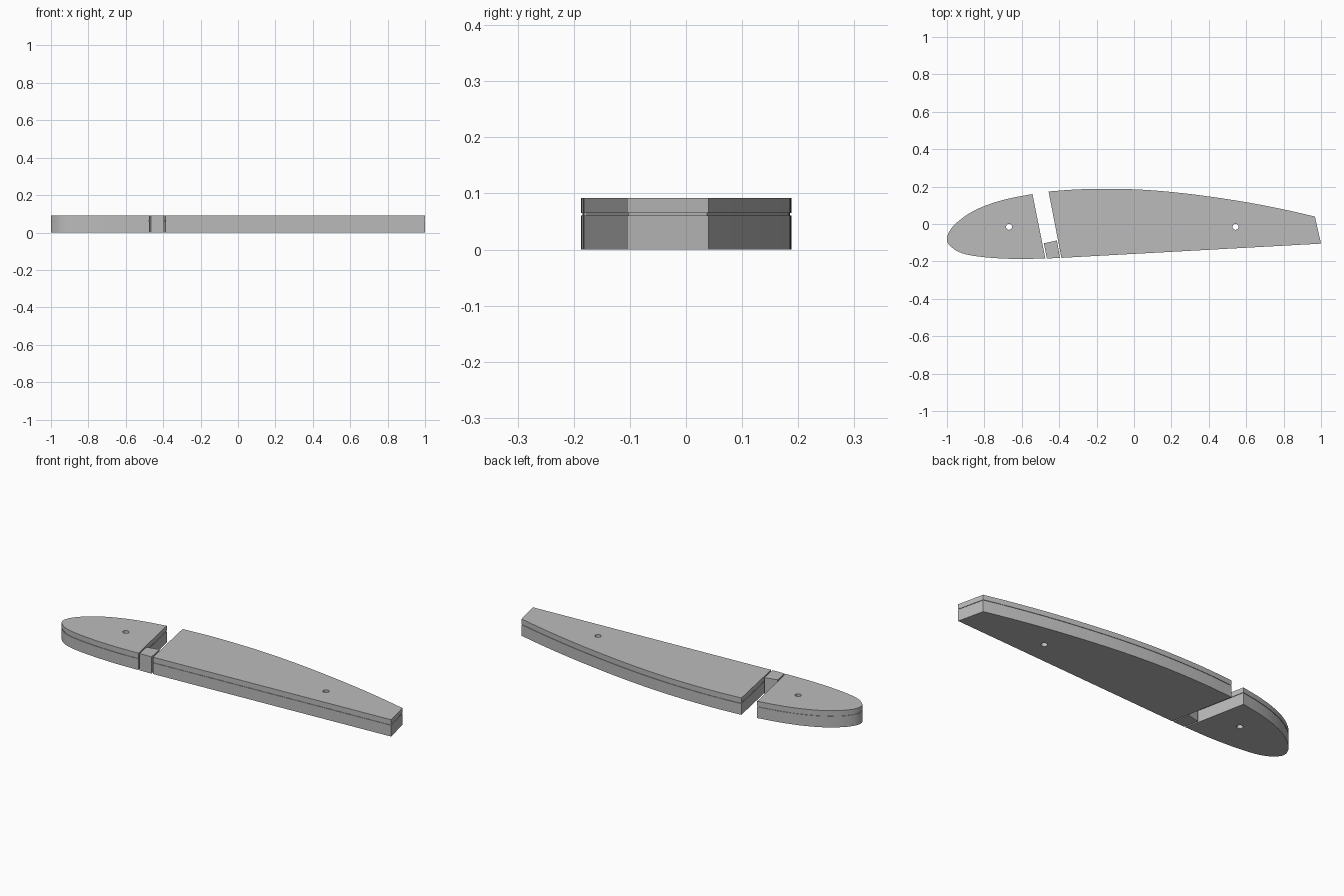
import bpy
import math
from mathutils import Vector

cube = bpy.data.objects.get("Cube")
if cube:
    bpy.data.objects.remove(cube, do_unlink=True)

grey = bpy.data.materials.new("light_grey")
grey.use_nodes = True
grey.diffuse_color = (0.5, 0.5, 0.5, 1)
grey.node_tree.nodes["Principled BSDF"].inputs["Base Color"].default_value = (0.5, 0.5, 0.5, 1)

HEIGHT = 0.092
SEAM_LOW, SEAM_HIGH = 0.061, 0.065


def smooth_path(points, steps=8):
    """Catmull-Rom curve through the points."""
    p = [Vector(q) for q in points]
    p = [2 * p[0] - p[1]] + p + [2 * p[-1] - p[-2]]
    out = []
    for a, b, c, d in zip(p, p[1:], p[2:], p[3:]):
        for i in range(steps):
            t = i / steps
            out.append(0.5 * (2 * b + (c - a) * t + (2 * a - 5 * b + 4 * c - d) * t * t
                              + (3 * b - a - 3 * c + d) * t ** 3))
    return out + [p[-2]]


def circle(x, y, r, n=24):
    return [Vector((x + r * math.cos(math.tau * i / n), y + r * math.sin(math.tau * i / n)))
            for i in range(n)]


def inset(points, d):
    """Move a counter-clockwise outline inwards by d."""
    out = []
    for i, p in enumerate(points):
        e = (p - points[i - 1]).normalized()
        f = (points[(i + 1) % len(points)] - p).normalized()
        n = Vector((-e.y - f.y, e.x + f.x))
        out.append(p + n * (2 * d / max(n.length_squared, 0.5)))
    return out


def slab(name, outlines, z0, z1):
    """Flat plate from an outline and its holes."""
    curve = bpy.data.curves.new(name, "CURVE")
    curve.dimensions = "2D"
    curve.fill_mode = "BOTH"
    curve.extrude = (z1 - z0) / 2
    for pts in outlines:
        s = curve.splines.new("POLY")
        s.points.add(len(pts) - 1)
        for sp, p in zip(s.points, pts):
            sp.co = (p[0], p[1], 0, 1)
        s.use_cyclic_u = True
    curve.materials.append(grey)
    ob = bpy.data.objects.new(name, curve)
    ob.location.z = (z0 + z1) / 2
    bpy.context.collection.objects.link(ob)
    bpy.ops.object.select_all(action="DESELECT")
    ob.select_set(True)
    bpy.context.view_layer.objects.active = ob
    bpy.ops.object.convert(target="MESH")
    bpy.ops.object.shade_smooth_by_angle(angle=math.radians(25))


def layered(name, outline, hole):
    """Two plates with a thin recessed seam between them."""
    slab(name + "_lower_plate", [outline, hole], 0, SEAM_LOW)
    slab(name + "_seam_core", [inset(outline, 0.003), hole], SEAM_LOW, SEAM_HIGH)
    slab(name + "_upper_plate", [outline, hole], SEAM_HIGH, HEIGHT)


# Rounded nose section, counter-clockwise from the slot's upper corner
nose = smooth_path([(-0.543, 0.16), (-0.66, 0.138), (-0.77, 0.107), (-0.87, 0.063),
                    (-0.95, 0.005), (-0.99, -0.045), (-1.0, -0.085), (-0.985, -0.115),
                    (-0.94, -0.148), (-0.87, -0.168), (-0.76, -0.181), (-0.62, -0.187),
                    (-0.474, -0.184)])
layered("nose_section", nose, circle(-0.668, -0.015, 0.016))

# Long tapering tail section
tail = smooth_path([(0.967, 0.04), (0.8, 0.078), (0.62, 0.113), (0.43, 0.143), (0.24, 0.167),
                    (0.05, 0.183), (-0.13, 0.188), (-0.3, 0.185), (-0.457, 0.174)])
tail += [Vector((-0.388, -0.181)), Vector((1.0, -0.105))]
layered("tail_section", tail, circle(0.543, -0.015, 0.016))

# Small block closing the front of the slot
slab("slot_block", [[(-0.482, -0.103), (-0.466, -0.184), (-0.396, -0.182), (-0.412, -0.088)]],
     0, HEIGHT)
